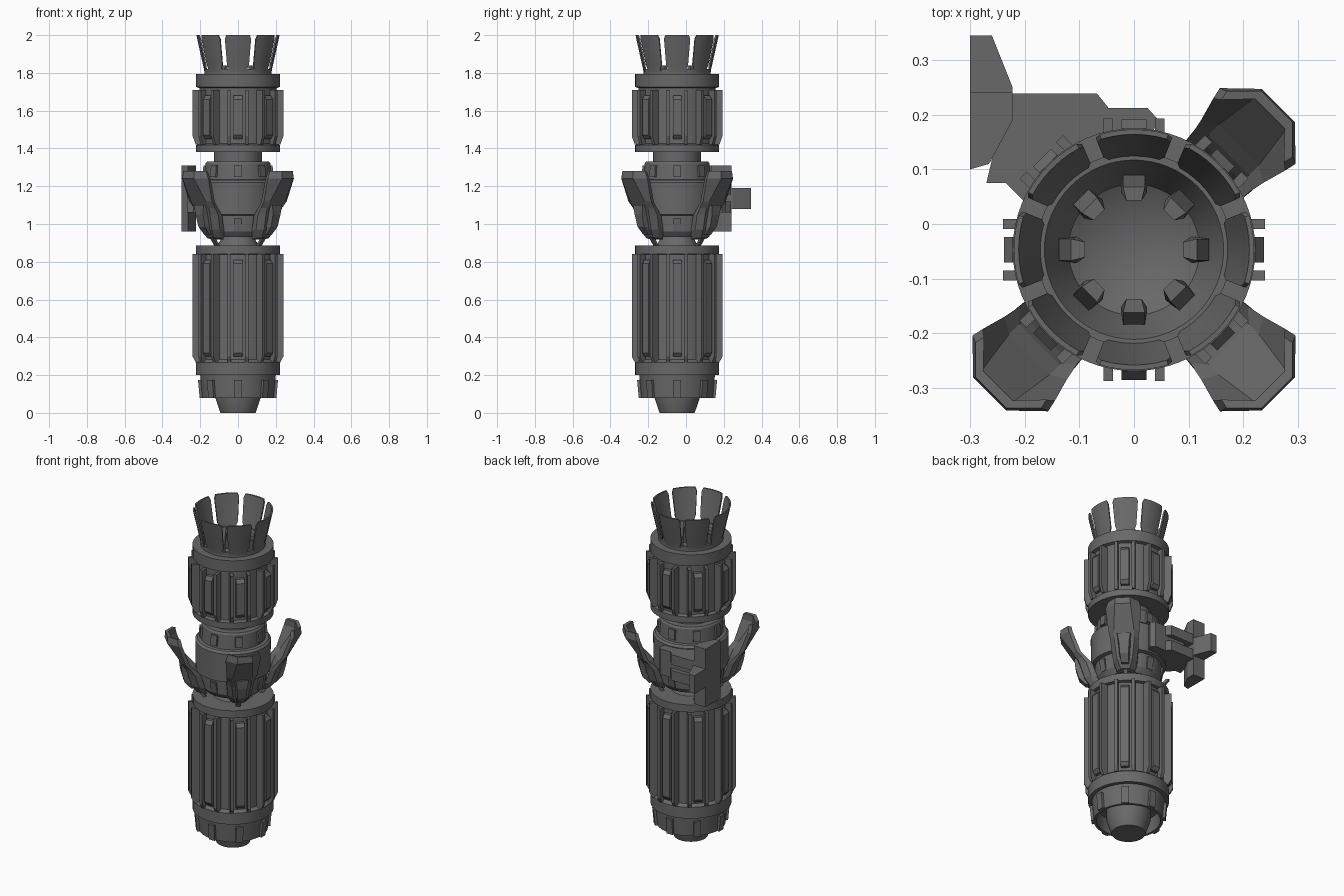
import bpy, bmesh
from math import radians, sin, cos, tau
from mathutils import Matrix, Vector

if "Cube" in bpy.data.objects:
    bpy.data.objects.remove(bpy.data.objects["Cube"])

AXIS = Matrix.Translation((0, -0.047, 0))   # main axis of the body
EIGHT = [i * 45 for i in range(8)]
DARK = bpy.data.materials.new("dark_grey_metal")
DARK.diffuse_color = (.14, .14, .14, 1)
DARK.use_nodes = True
DARK.node_tree.nodes["Principled BSDF"].inputs["Base Color"].default_value = DARK.diffuse_color


def finish(name, bm, smooth=True):
    bmesh.ops.recalc_face_normals(bm, faces=bm.faces)
    me = bpy.data.meshes.new(name)
    bm.to_mesh(me)
    bm.free()
    me.materials.append(DARK)
    ob = bpy.data.objects.new(name, me)
    bpy.context.collection.objects.link(ob)
    if smooth:
        bpy.ops.object.select_all(action='DESELECT')
        ob.select_set(True)
        bpy.context.view_layer.objects.active = ob
        bpy.ops.object.shade_smooth_by_angle(angle=radians(25))
    return ob


def lathe(name, profile, closed=False, n=64):
    """Revolve (radius, z) points about the main axis."""
    bm = bmesh.new()
    rings = []
    for r, z in profile:
        if r == 0:
            rings.append([bm.verts.new(AXIS @ Vector((0, 0, z)))] * n)
        else:
            rings.append([bm.verts.new(AXIS @ Vector((r * cos(tau * i / n), r * sin(tau * i / n), z)))
                          for i in range(n)])
    pairs = list(zip(rings, rings[1:]))
    if closed:
        pairs.append((rings[-1], rings[0]))
    for a, b in pairs:
        for i in range(n):
            j = (i + 1) % n
            bm.faces.new(list(dict.fromkeys((a[i], a[j], b[j], b[i]))))
    return finish(name, bm)


def loft(bm, sections, M=Matrix()):
    """Join equal-length closed sections into a capped solid."""
    rings = [[bm.verts.new(M @ Vector(p)) for p in s] for s in sections]
    n = len(rings[0])
    for a, b in zip(rings, rings[1:]):
        for i in range(n):
            j = (i + 1) % n
            bm.faces.new((a[i], a[j], b[j], b[i]))
    bm.faces.new(rings[0])
    bm.faces.new(rings[-1])


def around(name, makers, angles=EIGHT, smooth=False):
    """Repeat lofted solids around the axis; local x points outward."""
    bm = bmesh.new()
    for a in angles:
        for sections in makers:
            loft(bm, sections, AXIS @ Matrix.Rotation(radians(a), 4, 'Z'))
    return finish(name, bm, smooth)


def rib(profile, y, w):
    """(radius, z) outline extruded sideways."""
    return [[(r, y + s * w / 2, z) for r, z in profile] for s in (-1, 1)]


def slab(name, outline, z0, z1):
    bm = bmesh.new()
    loft(bm, [[(x, y, z) for x, y in outline] for z in (z0, z1)])
    return finish(name, bm, False)


# Turned body parts, bottom to top
lathe("tail_nozzle", [(0, 0), (.093, 0), (.12, .08), (.12, .19), (0, .19)])
lathe("tail_skirt", [(.175, .08), (.19, .08), (.2, .2), (.1, .2), (.1, .165), (.168, .165)], True)
lathe("lower_body", [(0, .2), (.222, .2), (.222, .268), (.204, .282), (.204, .838), (.222, .842),
                     (.222, .887), (0, .887)])
lathe("lower_neck", [(0, .88), (.112, .88), (.085, .93), (.085, .95), (0, .95)])
lathe("waist", [(0, .93), (.155, .93), (.178, .96), (.184, 1.045), (.205, 1.05), (.207, 1.22),
                (.195, 1.232), (.178, 1.235), (.172, 1.32), (.165, 1.33), (0, 1.33)])
lathe("upper_neck", [(0, 1.32), (.127, 1.32), (.127, 1.39), (0, 1.39)])
lathe("upper_body", [(0, 1.38), (.222, 1.38), (.222, 1.418), (.204, 1.425), (.204, 1.72),
                     (.222, 1.725), (.222, 1.793), (.178, 1.793),
                     (.178, 1.82), (.164, 1.82), (.12, 1.72), (0, 1.65)])

# Long grip ribs: a rail either side of a narrow centre bar, eight times
def ribs(name, z0, z1, taper):
    rail = [(.195, z0), (.224, z0), (.24, z0 + taper), (.24, z1), (.195, z1)]
    bar = [(.195, z0 + .03), (.222, z0 + .03), (.238, z0 + .05),
           (.238, z1 - .05), (.222, z1 - .03), (.195, z1 - .03)]
    around(name, [rib(rail, -.047, .018), rib(rail, .047, .018), rib(bar, 0, .046)])


ribs("lower_ribs", .268, .84, .03)
ribs("upper_ribs", 1.42, 1.71, .045)

# Small tabs on the skirt and waist
def tabs(name, r0, r1, z0, z1):
    around(name, [rib([(.16, z0), (r0, z0), (r1, z1), (.16, z1)], 0, .04)])


around("skirt_tabs", [rib([(.178, .08), (.203, .08), (.212, .175), (.178, .175)], 0, .04)])
tabs("waist_lower_tabs", .18, .193, .96, 1.03)
tabs("waist_upper_tabs", .188, .183, 1.25, 1.31)

# Flared crown of eight petals
def arc_section(z, r, half, t=.009, n=6):
    angs = [radians(half * (2 * i / n - 1)) for i in range(n + 1)]
    return ([(r * cos(a), r * sin(a), z) for a in angs] +
            [((r - t) * cos(a), (r - t) * sin(a), z) for a in reversed(angs)])


around("crown_petals", [[arc_section(1.79, .176, 16), arc_section(1.825, .181, 16),
                         arc_section(1.845, .186, 18.3), arc_section(1.98, .216, 18.8),
                         arc_section(2.0, .22, 16.5)]], smooth=True)

# Inner prongs inside the crown
def box_section(z, r0, r1, w0, w1):
    return [(r0, -w0, z), (r1, -w1, z), (r1, w1, z), (r0, w0, z)]


around("inner_prongs", [[box_section(1.69, .112, .138, .024, .021), box_section(1.77, .105, .137, .024, .02),
                         box_section(1.84, .09, .115, .014, .02)]])

# Cupped side fins at three corners, each with an outer block and a strut
def fin_section(z, uc, ue, wf, we, t):
    out = [(ue, -we, z), (uc, -wf, z), (uc, wf, z), (ue, we, z)]
    return out + [(u - t, v * .95, z - t * .2) for u, v, _ in reversed(out)]


FINS = (-135, -45, 45)
around("side_fins", [[fin_section(.925, .205, .18, .025, .045, .03),
                      fin_section(.97, .237, .20, .042, .065, .035),
                      fin_section(1.05, .262, .225, .052, .076, .034),
                      fin_section(1.085, .275, .25, .055, .078, .03),
                      fin_section(1.12, .297, .28, .055, .085, .026),
                      fin_section(1.24, .373, .32, .043, .098, .022),
                      fin_section(1.28, .37, .325, .04, .085, .018)]], FINS)
around("fin_blocks", [[box_section(.945, .2, .235, .02, .02), box_section(.985, .22, .272, .032, .024),
                       box_section(1.05, .25, .29, .036, .028), box_section(1.1, .27, .295, .04, .036)]], FINS)
around("fin_struts", [[box_section(.875, .14, .158, .012, .012), box_section(.96, .205, .225, .012, .012)]],
       FINS + (135,))

# Back-left bracket: arm against the waist, rails, upright plate and lever
slab("bracket_arm", [(-.27, .075), (-.235, .075), (-.2, .04), (-.1, .0), (.0, .1), (.045, .19),
                     (.025, .212), (-.18, .212), (-.25, .16)], 1.06, 1.215)
for name, z0, z1 in (("bracket_lower_rail", 1.06, 1.12), ("bracket_upper_rail", 1.155, 1.215)):
    slab(name, [(-.24, .15), (-.08, .15), (-.047, .213), (-.068, .239), (-.24, .239)], z0, z1)
slab("bracket_upright", [(-.3, .1), (-.265, .11), (-.222, .19), (-.222, .241), (-.3, .241)], .96, 1.31)
slab("bracket_lever", [(-.3, .2), (-.222, .2), (-.222, .25), (-.26, .345), (-.3, .345)], 1.08, 1.19)
